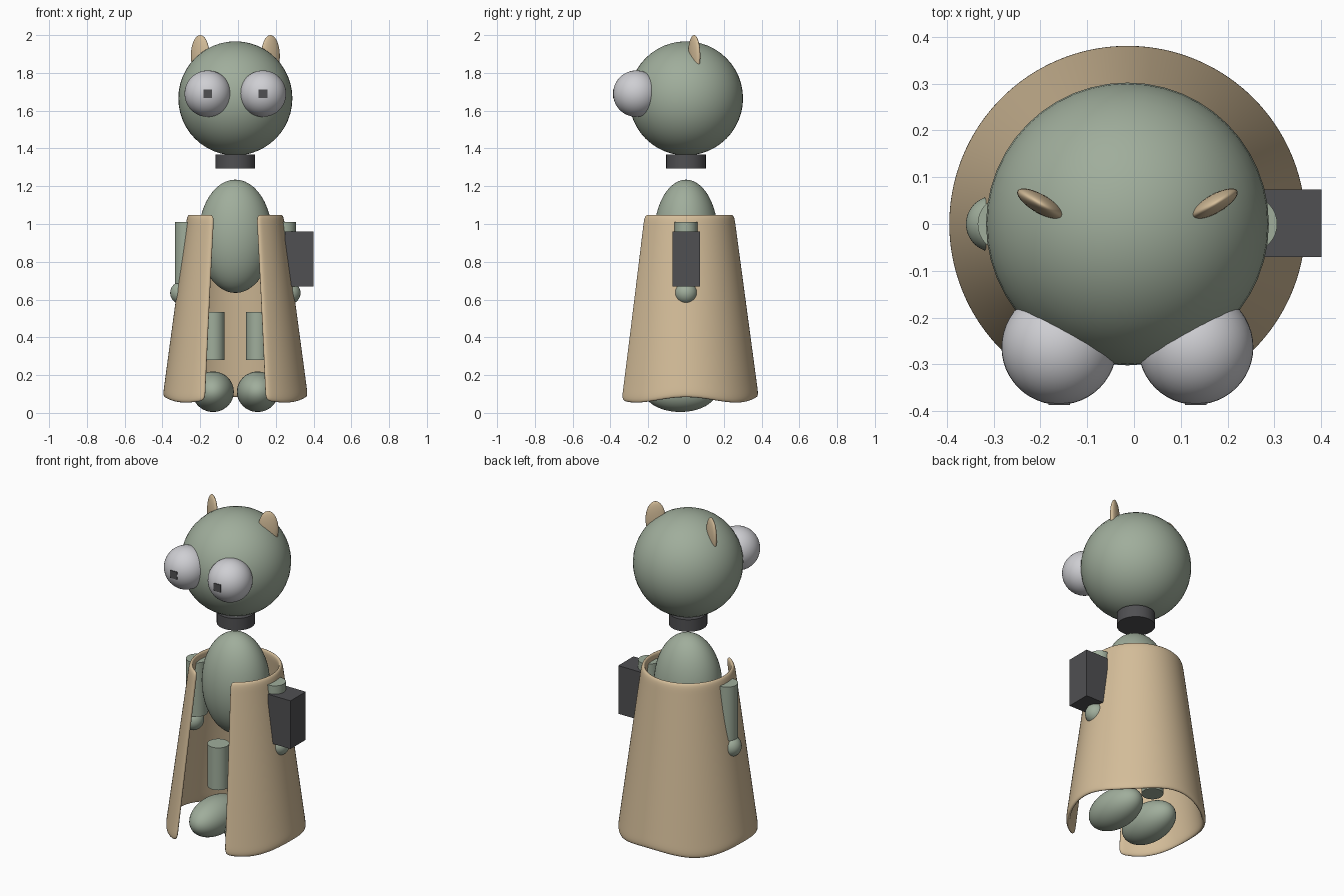
import bpy, bmesh
from math import sin, cos, pi, radians
from mathutils import Matrix, Vector

cube = bpy.data.objects.get("Cube")
if cube:
    bpy.data.objects.remove(cube, do_unlink=True)

CX = -0.014  # symmetry line of the figure


def material(name, rgb):
    m = bpy.data.materials.new(name)
    m.use_nodes = True
    m.diffuse_color = (*rgb, 1)
    m.node_tree.nodes["Principled BSDF"].inputs["Base Color"].default_value = (*rgb, 1)
    return m


green = material("sage_green", (0.35, 0.42, 0.33))
tan = material("tan_cloth", (0.66, 0.51, 0.32))
white = material("eye_white", (0.62, 0.62, 0.65))
dark = material("dark_grey", (0.08, 0.08, 0.085))


def finish(name, bm, mat, smooth=True):
    bmesh.ops.recalc_face_normals(bm, faces=bm.faces)
    mesh = bpy.data.meshes.new(name)
    bm.to_mesh(mesh)
    bm.free()
    mesh.materials.append(mat)
    ob = bpy.data.objects.new(name, mesh)
    bpy.context.collection.objects.link(ob)
    if smooth:
        bpy.ops.object.select_all(action="DESELECT")
        ob.select_set(True)
        bpy.context.view_layer.objects.active = ob
        bpy.ops.object.shade_smooth_by_angle(angle=radians(40))
    return ob


def ellipsoid(name, centre, radii, mat, turn=0):
    bm = bmesh.new()
    bmesh.ops.create_uvsphere(bm, u_segments=48, v_segments=24, radius=1)
    place = Matrix.Translation(centre) @ Matrix.Rotation(turn, 4, "Z") @ Matrix.Diagonal((*radii, 1))
    bm.transform(place)
    return finish(name, bm, mat)


def cylinder(name, x, y, low, high, radius, mat):
    bm = bmesh.new()
    bmesh.ops.create_cone(bm, cap_ends=True, segments=32, radius1=radius,
                          radius2=radius, depth=high - low)
    bm.transform(Matrix.Translation((x, y, (low + high) / 2)))
    return finish(name, bm, mat)


def box(name, low, high, mat):
    low, high = Vector(low), Vector(high)
    bm = bmesh.new()
    bmesh.ops.create_cube(bm, size=1)
    bm.transform(Matrix.Translation((low + high) / 2) @ Matrix.Diagonal((*(high - low), 1)))
    return finish(name, bm, mat, smooth=False)


# Head, neck and body
ellipsoid("head", (CX, 0, 1.665), (0.302, 0.302, 0.302), green)
cylinder("neck", CX, 0, 1.295, 1.367, 0.105, dark)
ellipsoid("body", (CX, 0, 0.935), (0.195, 0.17, 0.3), green)

# Paired parts
for side, s in (("left", 1), ("right", -1)):
    ex = CX + s * 0.146
    ellipsoid(side + "_eye", (ex, -0.263, 1.69), (0.123, 0.123, 0.123), white)
    box(side + "_pupil", (ex - 0.023, -0.387, 1.667), (ex + 0.023, -0.37, 1.713), dark)
    ellipsoid(side + "_ear", (CX + s * 0.186, 0.043, 1.89), (0.056, 0.02, 0.11), tan, s * radians(30))
    cylinder(side + "_arm", CX + s * 0.26, 0, 0.685, 1.01, 0.06, green)
    ellipsoid(side + "_hand", (CX + s * 0.285, 0, 0.635), (0.06, 0.06, 0.06), green)
    cylinder(side + "_leg", CX + s * 0.117, 0, 0.28, 0.535, 0.06, green)
    ellipsoid(side + "_foot", (CX + s * 0.118, -0.03, 0.112), (0.11, 0.19, 0.107), green)

# Block worn on the left forearm
box("arm_device", (0.25, -0.071, 0.67), (0.4, 0.074, 0.96), dark)

# Cape: open cone with a wavy hem and a gap at the front
COLS, ROWS = 40, 16
bm = bmesh.new()
grid = []
for r in range(ROWS + 1):
    t = r / ROWS
    gap = radians(28 - 2.5 * t)
    row = []
    for c in range(COLS + 1):
        a = -pi / 2 + gap + (2 * pi - 2 * gap) * c / COLS
        hem = 0.068 + 0.015 * cos(4 * a)
        radius = 0.255 + 0.131 * t
        row.append(bm.verts.new((CX + radius * cos(a), radius * sin(a), 1.052 + (hem - 1.052) * t)))
    grid.append(row)
for r in range(ROWS):
    for c in range(COLS):
        bm.faces.new((grid[r][c], grid[r + 1][c], grid[r + 1][c + 1], grid[r][c + 1]))
# Normals must point outwards so that the thickness goes inwards
bm.normal_update()
cape = finish("cape", bm, tan)
mid = cape.data.polygons[COLS // 2]
if mid.normal.y < 0:
    cape.data.flip_normals()
thick = cape.modifiers.new("thickness", "SOLIDIFY")
thick.thickness = 0.025
thick.offset = -1
soft = cape.modifiers.new("rounded_edges", "SUBSURF")
soft.levels = soft.render_levels = 2
for p in cape.data.polygons:
    p.use_smooth = True
